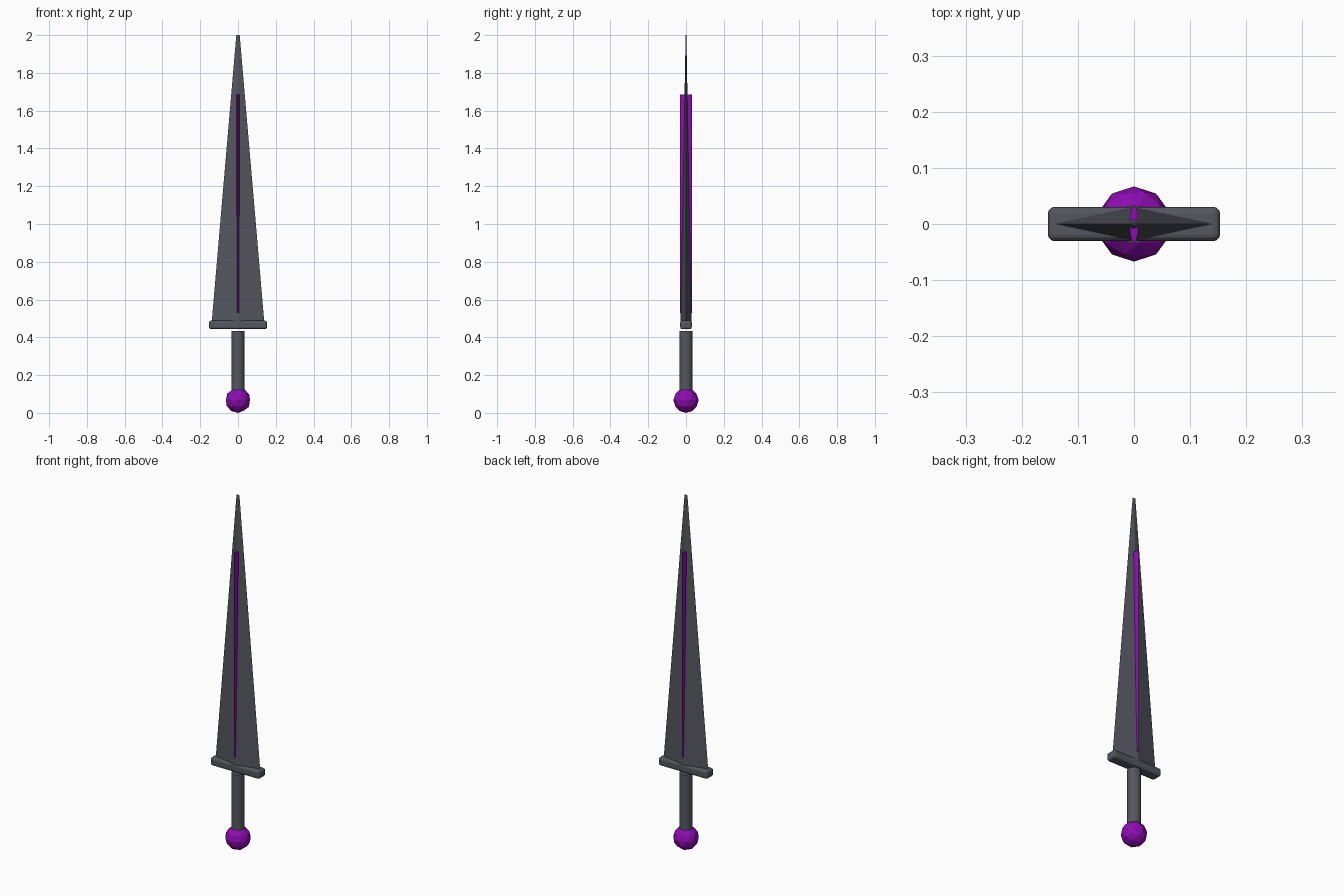
import bpy, bmesh

if "Cube" in bpy.data.objects:
    bpy.data.objects.remove(bpy.data.objects["Cube"])


def material(name, rgb):
    m = bpy.data.materials.new(name)
    m.diffuse_color = (*rgb, 1)
    m.use_nodes = True
    m.node_tree.nodes["Principled BSDF"].inputs["Base Color"].default_value = m.diffuse_color
    return m


steel = material("dark_steel", (0.09, 0.095, 0.115))
purple = material("purple", (0.27, 0.004, 0.45))


def finish(name, mat):
    ob = bpy.context.object
    ob.name = name
    ob.data.materials.append(mat)
    bpy.ops.object.transform_apply(location=False, rotation=False, scale=True)
    return ob


def column(name, mat, radius, z0, z1, squash=1.0):
    bpy.ops.mesh.primitive_cylinder_add(vertices=32, radius=radius, depth=z1 - z0,
                                        location=(0, 0, (z0 + z1) / 2))
    bpy.context.object.scale.x = squash
    return finish(name, mat)


# Faceted pommel
bpy.ops.mesh.primitive_ico_sphere_add(subdivisions=2, radius=0.067, location=(0, 0, 0.067))
finish("pommel", purple)

# Round grip
column("grip", steel, 0.034, 0.11, 0.434)

# Rounded crossguard
bpy.ops.mesh.primitive_cube_add(size=1, location=(0, 0, 0.466))
bpy.context.object.scale = (0.307, 0.061, 0.046)
guard = finish("crossguard", steel)
bevel = guard.modifiers.new("round_edges", 'BEVEL')
bevel.width = 0.012
bevel.segments = 3

# Tapered blade with a diamond cross-section
bm = bmesh.new()
rings = []
for z, hx, hy in ((0.47, 0.14, 0.03), (2.0, 0.009, 0.002)):
    rings.append([bm.verts.new(p) for p in
                  ((hx, 0, z), (0, hy, z), (-hx, 0, z), (0, -hy, z))])
low, high = rings
bm.faces.new(low[::-1])
bm.faces.new(high)
for i in range(4):
    j = (i + 1) % 4
    bm.faces.new((low[i], low[j], high[j], high[i]))
mesh = bpy.data.meshes.new("blade")
bm.to_mesh(mesh)
bm.free()
mesh.materials.append(steel)
bpy.context.collection.objects.link(bpy.data.objects.new("blade", mesh))

# Flattened inlay rib running through the blade
column("blade_inlay", purple, 0.033, 0.53, 1.685, squash=0.24)
